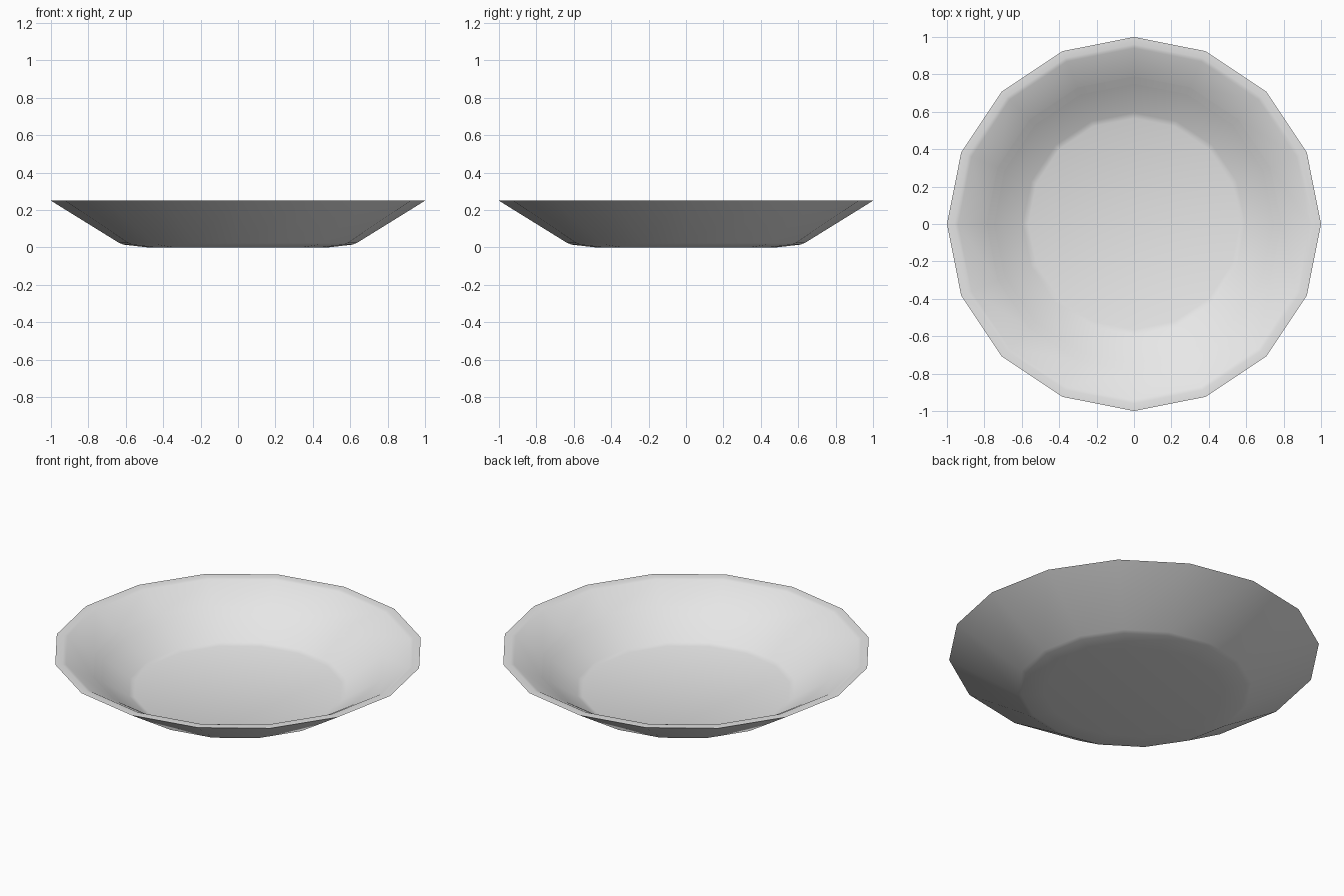
import bpy, bmesh, math

if "Cube" in bpy.data.objects:
    bpy.data.objects.remove(bpy.data.objects["Cube"])

SIDES = 16

glaze = bpy.data.materials.new("light grey glaze")
glaze.diffuse_color = (0.8, 0.8, 0.8, 1)
glaze.use_nodes = True
glaze.node_tree.nodes["Principled BSDF"].inputs["Base Color"].default_value = glaze.diffuse_color


def lathe(name, profile):
    """Spin (radius, height) points round z; radius 0 closes to a centre point."""
    bm = bmesh.new()
    rings = []
    for r, z in profile:
        if r == 0:
            rings.append([bm.verts.new((0, 0, z))] * SIDES)
        else:
            rings.append([bm.verts.new((r * math.cos(2 * math.pi * i / SIDES),
                                        r * math.sin(2 * math.pi * i / SIDES), z))
                          for i in range(SIDES)])
    for a, b in zip(rings, rings[1:]):
        for i in range(SIDES):
            j = (i + 1) % SIDES
            corners = list(dict.fromkeys((a[i], a[j], b[j], b[i])))
            bm.faces.new(corners)
    mesh = bpy.data.meshes.new(name)
    bm.to_mesh(mesh)
    bm.free()
    mesh.materials.append(glaze)
    obj = bpy.data.objects.new(name, mesh)
    bpy.context.collection.objects.link(obj)
    bpy.ops.object.select_all(action='DESELECT')
    obj.select_set(True)
    bpy.context.view_layer.objects.active = obj
    bpy.ops.object.shade_smooth_by_angle(angle=math.radians(40))
    return obj


# Underside, outer wall, flat lip and upper inner wall
lathe("plate_outside", [(0, 0), (0.48, 0), (0.61, 0.015), (0.635, 0.024), (1.0, 0.25),
                        (0.96, 0.25), (0.94, 0.245), (0.79, 0.155)])
# Narrow band round the inner wall
lathe("inner_band", [(0.79, 0.155), (0.75, 0.13)])
# Lower inner wall and floor
lathe("plate_floor", [(0.75, 0.13), (0.595, 0.03), (0.565, 0.02), (0, 0.02)])
